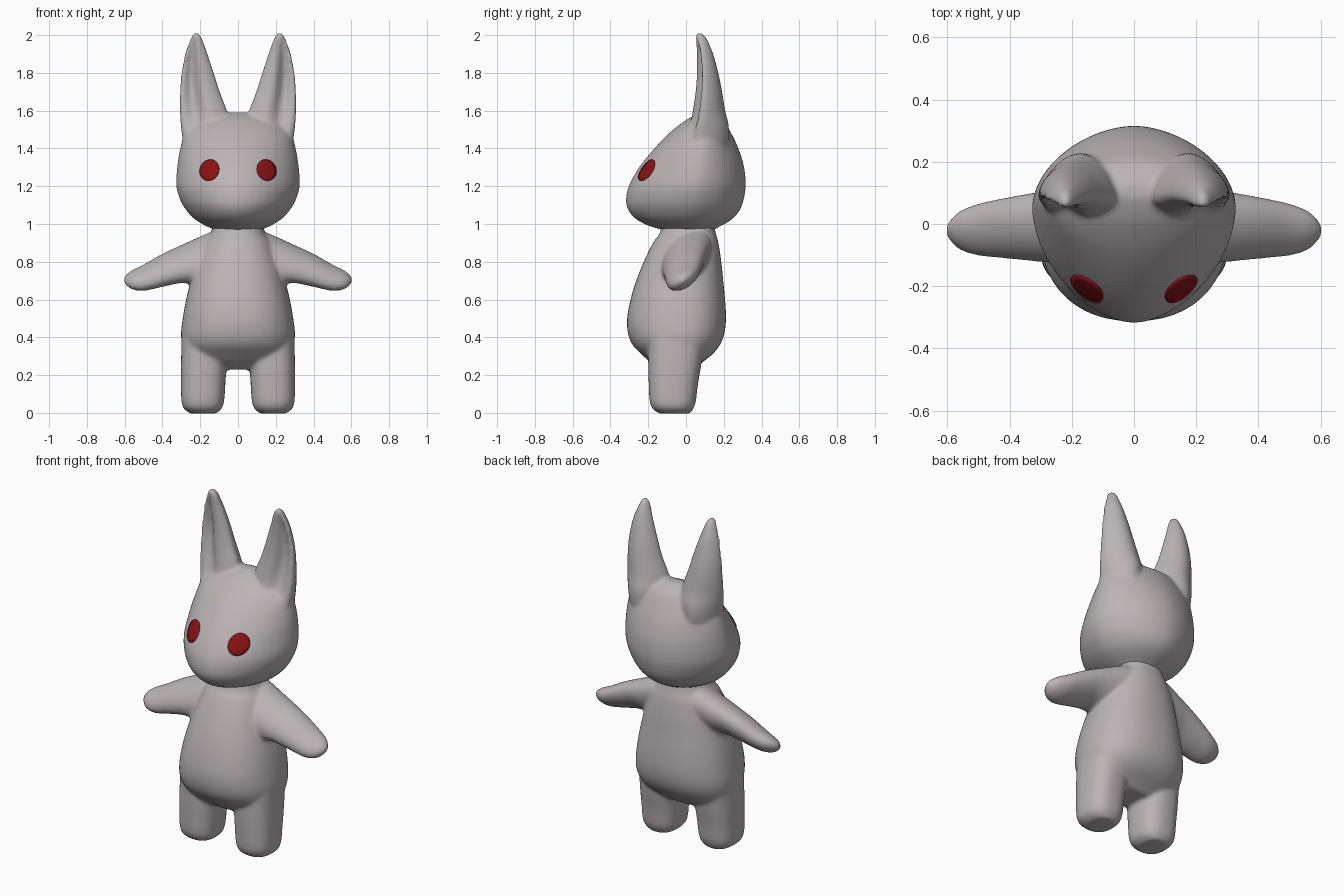
import bpy, bmesh, math

if "Cube" in bpy.data.objects:
    bpy.data.objects.remove(bpy.data.objects["Cube"])


def material(name, rgb):
    m = bpy.data.materials.new(name)
    m.diffuse_color = (*rgb, 1)
    m.use_nodes = True
    m.node_tree.nodes["Principled BSDF"].inputs["Base Color"].default_value = m.diffuse_color
    return m


FUR = material("pale_grey", (0.50, 0.455, 0.465))
RED = material("dark_red", (0.25, 0.006, 0.008))


def smooth_rows(rows, n=5):
    """Catmull-Rom interpolation between profile rows."""
    out = []
    for i in range(len(rows) - 1):
        a, b, c, d = (rows[max(i - 1, 0)], rows[i], rows[i + 1],
                      rows[min(i + 2, len(rows) - 1)])
        for k in range(n):
            t = k / n
            out.append([0.5 * (2 * q + (r - p) * t + (2 * p - 5 * q + 4 * r - s) * t * t
                               + (3 * q - p - 3 * r + s) * t ** 3)
                        for p, q, r, s in zip(a, b, c, d)])
    out.append(list(rows[-1]))
    return out


def loft(bm, rows, place, mid=0.5, power=2.0, segs=48):
    """Rows are (t, u0, u1, v0, v1, dent); mid is where the section is widest."""
    rings = []
    for t, u0, u1, v0, v1, dent in smooth_rows(rows):
        uc, hu = (u0 + u1) / 2, (u1 - u0) / 2
        vm = v0 + mid * (v1 - v0)
        ring = []
        for k in range(segs):
            a = 2 * math.pi * k / segs
            c, s = math.cos(a), math.sin(a)
            u = math.copysign(abs(c) ** (2 / power), c)
            v = math.copysign(abs(s) ** (2 / power), s)
            y = vm + v * ((v1 - vm) if v > 0 else (vm - v0))
            if s < 0:  # hollow on the front side
                y += dent * math.exp(-((u - 0.38) / 0.38) ** 2) * min(1, -s * 2)
            ring.append(bm.verts.new(place(uc + u * hu, y, t)))
        rings.append(ring)
    faces = [bm.faces.new(rings[0]), bm.faces.new(rings[-1])]
    for r, q in zip(rings, rings[1:]):
        for k in range(segs):
            j = (k + 1) % segs
            faces.append(bm.faces.new((r[k], r[j], q[j], q[k])))
    bmesh.ops.recalc_face_normals(bm, faces=faces)


def finish(bm, name, mat):
    me = bpy.data.meshes.new(name)
    bm.to_mesh(me)
    bm.free()
    me.materials.append(mat)
    me.shade_smooth()
    ob = bpy.data.objects.new(name, me)
    bpy.context.collection.objects.link(ob)
    return ob


def blend(ob, iterations):
    """Fuse the overlapping lofts into one soft skin."""
    r = ob.modifiers.new("fuse", 'REMESH')
    r.mode, r.voxel_size, r.use_smooth_shade = 'VOXEL', 0.01, True
    s = ob.modifiers.new("soften", 'SMOOTH')
    s.factor, s.iterations = 0.5, iterations


def upright(side=1):
    return lambda u, v, t: (side * u, v, t)


def sym(rows):
    return [(z, -h, h, f, b, 0) for z, h, f, b in rows]


# Body: torso, legs and arms
bm = bmesh.new()
loft(bm, sym([
    (0.23, 0.18, -0.13, 0.04), (0.27, 0.24, -0.19, 0.09), (0.31, 0.275, -0.235, 0.14),
    (0.36, 0.295, -0.283, 0.18), (0.42, 0.302, -0.307, 0.203), (0.50, 0.293, -0.312, 0.212),
    (0.60, 0.275, -0.294, 0.207), (0.70, 0.25, -0.264, 0.197), (0.80, 0.22, -0.224, 0.187),
    (0.90, 0.18, -0.175, 0.172), (0.95, 0.145, -0.14, 0.158), (1.01, 0.125, -0.125, 0.145)]),
    upright(), 0.55, 2.25)
LEG = [(-0.004, 0.12, 0.25, -0.14, 0.02, 0), (0.02, 0.088, 0.285, -0.175, 0.038, 0),
       (0.06, 0.074, 0.299, -0.192, 0.052, 0), (0.15, 0.067, 0.302, -0.197, 0.063, 0),
       (0.25, 0.062, 0.302, -0.2, 0.08, 0), (0.40, 0.06, 0.298, -0.2, 0.1, 0)]
ARM = [(0.05, -0.13, 0.14, 0.72, 0.96, 0), (0.14, -0.13, 0.135, 0.70, 0.945, 0),
       (0.22, -0.128, 0.12, 0.69, 0.915, 0), (0.30, -0.122, 0.105, 0.695, 0.88, 0),
       (0.40, -0.112, 0.087, 0.675, 0.836, 0), (0.50, -0.102, 0.066, 0.655, 0.782, 0),
       (0.56, -0.083, 0.042, 0.662, 0.755, 0), (0.59, -0.057, 0.015, 0.68, 0.735, 0),
       (0.606, -0.03, -0.01, 0.70, 0.715, 0)]
for side in (1, -1):
    loft(bm, LEG, upright(side), 0.5, 2.5)
    # arms are tilted: front edge lower than the back edge
    loft(bm, ARM, lambda u, v, t: (side * t, u, v + 0.35 * (u + 0.01)), 0.5, 2.0)
body = finish(bm, "body", FUR)
blend(body, 10)

# Head with hollow ears
bm = bmesh.new()
loft(bm, sym([
    (0.97, 0.13, -0.13, 0.15), (0.985, 0.16, -0.18, 0.175), (1.0, 0.19, -0.22, 0.205),
    (1.03, 0.235, -0.27, 0.25), (1.07, 0.272, -0.304, 0.283), (1.12, 0.303, -0.318, 0.303),
    (1.20, 0.327, -0.304, 0.316), (1.30, 0.322, -0.248, 0.308), (1.40, 0.306, -0.168, 0.278),
    (1.48, 0.28, -0.09, 0.24), (1.54, 0.22, -0.015, 0.205), (1.57, 0.14, 0.035, 0.17),
    (1.59, 0.05, 0.08, 0.13)]), upright(), 0.57, 1.8)
EAR = [(1.36, 0.08, 0.28, 0.0, 0.2, 0), (1.44, 0.06, 0.293, 0.0, 0.225, 0.0),
       (1.52, 0.045, 0.303, 0.015, 0.227, 0.03), (1.60, 0.058, 0.309, 0.03, 0.208, 0.045),
       (1.70, 0.096, 0.308, 0.045, 0.192, 0.05), (1.80, 0.127, 0.30, 0.053, 0.172, 0.045),
       (1.90, 0.16, 0.281, 0.054, 0.145, 0.03), (1.97, 0.185, 0.256, 0.05, 0.117, 0.012),
       (2.0, 0.2, 0.242, 0.05, 0.1, 0), (2.012, 0.212, 0.23, 0.06, 0.085, 0)]
for side in (1, -1):
    loft(bm, EAR, upright(side), 0.3, 1.75)
head = finish(bm, "head", FUR)
blend(head, 8)

# Eyes: thin discs wrapped onto the face
for side, name in ((1, "right_eye"), (-1, "left_eye")):
    bm = bmesh.new()
    tilt = 0.5
    rings = []
    for r in (0.12, 0.4, 0.7, 1.0):
        ring = []
        for k in range(32):
            a = 2 * math.pi * k / 32
            p, q = 0.049 * r * math.cos(a), 0.057 * r * math.sin(a)
            x = p * math.cos(tilt) - q * math.sin(tilt)
            z = p * math.sin(tilt) + q * math.cos(tilt)
            ring.append(bm.verts.new((side * (0.15 + x), -0.4, 1.284 + z)))
        rings.append(ring)
    bm.faces.new(rings[0])
    for r, q in zip(rings, rings[1:]):
        for k in range(32):
            j = (k + 1) % 32
            bm.faces.new((r[k], r[j], q[j], q[k]))
    bmesh.ops.recalc_face_normals(bm, faces=bm.faces[:])
    if bm.faces[:][0].normal.y > 0:
        bmesh.ops.reverse_faces(bm, faces=bm.faces[:])
    eye = finish(bm, name, RED)
    w = eye.modifiers.new("wrap", 'SHRINKWRAP')
    w.target, w.wrap_method = head, 'PROJECT'
    w.use_project_y, w.use_positive_direction = True, True
    w.wrap_mode, w.offset = 'ABOVE_SURFACE', 0.005
    s = eye.modifiers.new("plate", 'SOLIDIFY')
    s.thickness, s.offset = 0.008, -1
